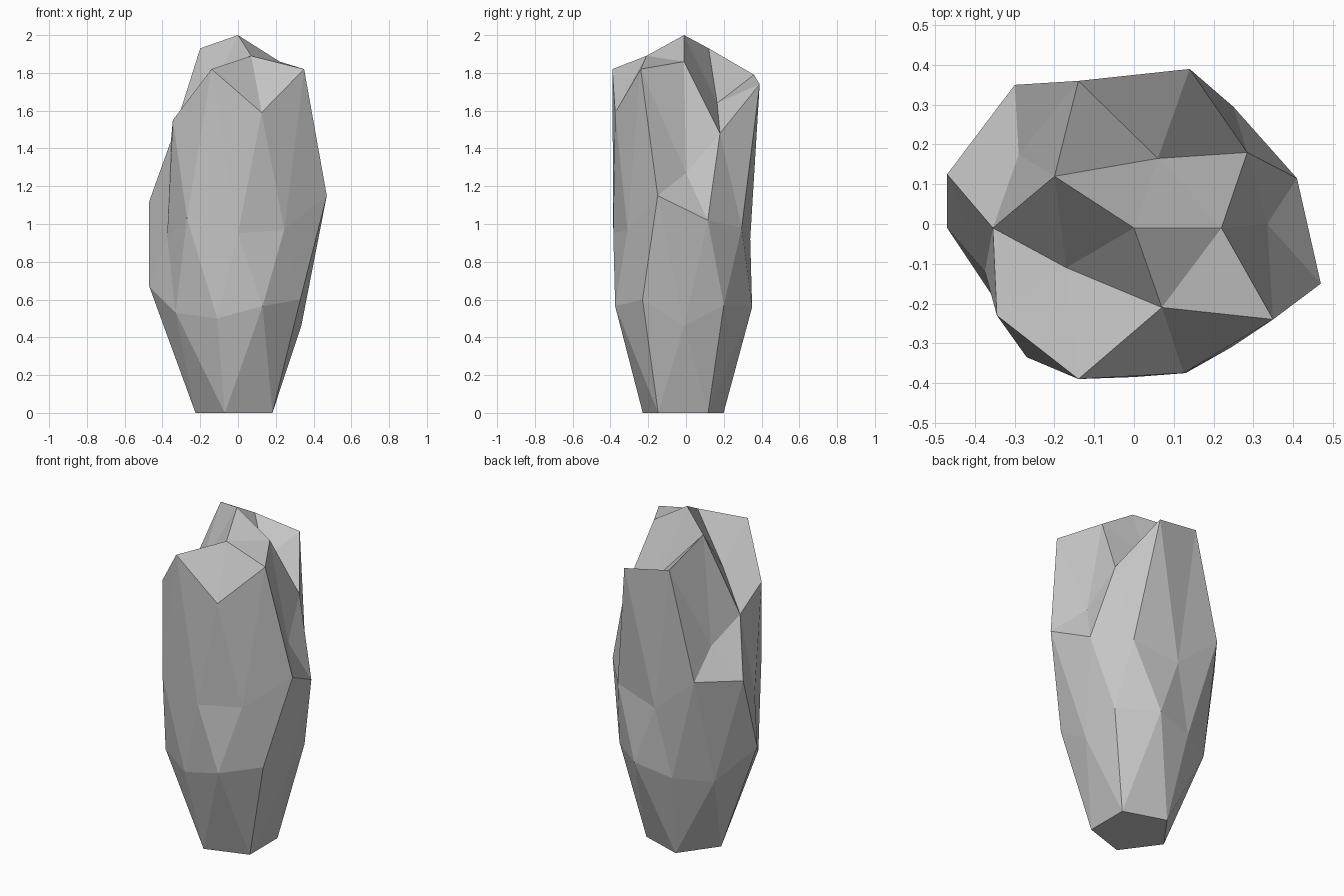
import bpy
import bmesh
from math import atan2, tau, cos, sin, radians
from mathutils import Vector

default_cube = bpy.data.objects.get("Cube")
if default_cube:
    bpy.data.objects.remove(default_cube, do_unlink=True)

# Single stone grey material
stone = bpy.data.materials.new("stone_grey")
stone.use_nodes = True
stone_colour = (0.56, 0.56, 0.56, 1)
stone.diffuse_color = stone_colour
stone.node_tree.nodes["Principled BSDF"].inputs["Base Color"].default_value = stone_colour


def turn_angle(vert):
    """Angle around the vertical axis, counted from +x."""
    return (atan2(vert.co.y, vert.co.x) + 0.01) % tau


def sculpt_ring(verts, points):
    """Move one ring of the ball to its chiselled positions."""
    for vert, point in zip(sorted(verts, key=turn_angle), points):
        vert.co = Vector(point)


# Start from a low-poly ball, whose vertices lie in horizontal rings
bm = bmesh.new()
bmesh.ops.create_icosphere(bm, subdivisions=2, radius=1)
remaining = sorted(bm.verts, key=lambda vert: -vert.co.z)


def take_ring(count):
    ring = remaining[:count]
    del remaining[:count]
    return ring


# Peak and the broken facets around it
sculpt_ring(take_ring(1), [(0, -.01, 2)])
sculpt_ring(take_ring(5), [
    (.22, -.01, 1.86), (.06, .165, 1.64), (-.2, .12, 1.93),
    (-.17, -.11, 1.64), (.07, -.21, 1.89)])

# Shoulder, with notches on the two sides
sculpt_ring(take_ring(10), [
    (.335, 0, 1.27), (.285, .18, 1.48), (.14, .39, 1.74), (-.14, .36, 1.79),
    (-.29, .175, 1.3), (-.355, -.01, 1.44), (-.345, -.23, 1.55),
    (-.14, -.39, 1.82), (.125, -.375, 1.59), (.35, -.24, 1.82)])

# Waist, including the outer corners of the side ledges
sculpt_ring(take_ring(10), [
    (.41, .115, 1.02), (.25, .295, .98), (-.03, .34, .92), (-.3, .35, 1.15),
    (-.47, .125, 1.12), (-.375, -.12, .93), (-.27, -.335, 1.03),
    (0, -.385, .95), (.245, -.31, .97), (.47, -.15, 1.15)])

# Lower flank, where the stone begins to taper
sculpt_ring(take_ring(10), [
    (.335, -.01, .46), (.305, .2, .57), (.1, .35, .56), (-.125, .31, .51),
    (-.33, .2, .5), (-.47, -.01, .67), (-.33, -.22, .53),
    (-.11, -.35, .5), (.13, -.375, .565), (.33, -.23, .6)])

# Flat five-sided foot
foot_radius = 0.225
foot_centre_y = -0.015
sculpt_ring(take_ring(5), [
    (foot_radius * cos(radians(angle)),
     foot_centre_y + foot_radius * sin(radians(angle)), 0)
    for angle in range(36, 360, 72)])
sculpt_ring(take_ring(1), [(0, foot_centre_y, 0)])

# Finish as a flat-shaded rock
bmesh.ops.recalc_face_normals(bm, faces=bm.faces)
for face in bm.faces:
    face.smooth = False
mesh = bpy.data.meshes.new("tall_rock")
bm.to_mesh(mesh)
bm.free()
mesh.materials.append(stone)
tall_rock = bpy.data.objects.new("tall_rock", mesh)
bpy.context.scene.collection.objects.link(tall_rock)
